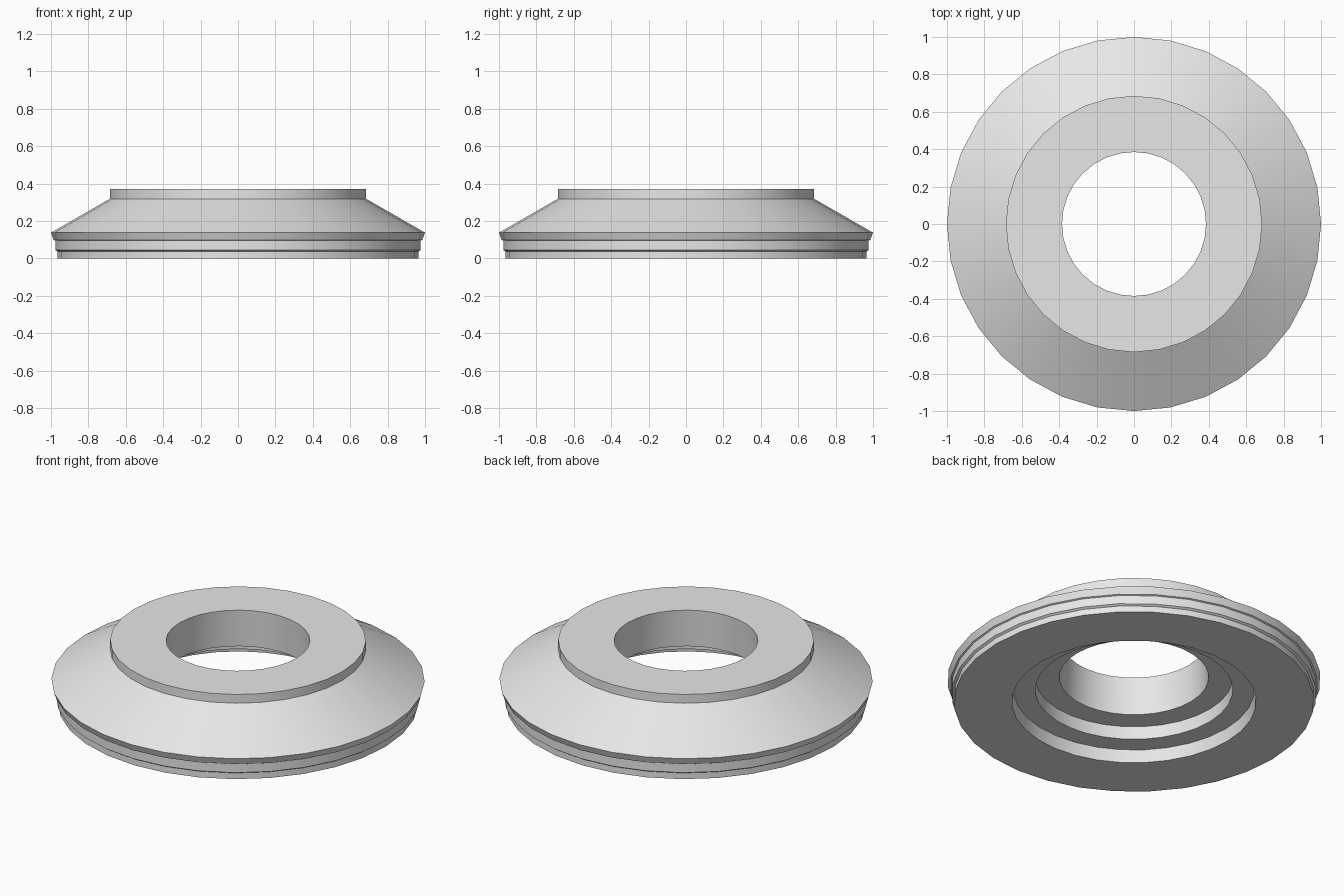
import bpy
import bmesh
import math

cube = bpy.data.objects.get("Cube")
if cube:
    bpy.data.objects.remove(cube, do_unlink=True)

SIDES = 32

# One plain grey for the whole ring
grey = bpy.data.materials.new("light_grey")
grey.use_nodes = True
colour = (0.8, 0.8, 0.8, 1)
grey.diffuse_color = colour
grey.node_tree.nodes["Principled BSDF"].inputs["Base Color"].default_value = colour


def lathe(name, profile, material):
    """Revolve a closed (radius, height) profile around z."""
    bm = bmesh.new()
    rings = []
    for i in range(SIDES):
        a = 2 * math.pi * i / SIDES
        rings.append([bm.verts.new((r * math.cos(a), r * math.sin(a), z))
                      for r, z in profile])
    count = len(profile)
    for i, ring in enumerate(rings):
        following = rings[(i + 1) % SIDES]
        for j in range(count):
            k = (j + 1) % count
            bm.faces.new((ring[j], following[j], following[k], ring[k]))
    bmesh.ops.recalc_face_normals(bm, faces=bm.faces)
    mesh = bpy.data.meshes.new(name)
    bm.to_mesh(mesh)
    bm.free()
    mesh.materials.append(material)
    obj = bpy.data.objects.new(name, mesh)
    bpy.context.collection.objects.link(obj)
    return obj


# Stepped rim, flared lip, sloping shoulder and raised collar
outside = [(0.965, 0), (0.965, 0.036), (0.977, 0.044), (0.977, 0.094),
           (0.985, 0.098), (1.0, 0.137), (0.685, 0.318), (0.685, 0.37)]
# Bore widening slightly downwards, then two stepped recesses underneath
inside = [(0.385, 0.37), (0.4, 0.15), (0.53, 0.15), (0.53, 0.073),
          (0.645, 0.073), (0.655, 0)]

ring = lathe("flanged_ring", outside + inside, grey)

# Smooth round surfaces with crisp step edges
bpy.ops.object.select_all(action="DESELECT")
ring.select_set(True)
bpy.context.view_layer.objects.active = ring
bpy.ops.object.shade_smooth_by_angle(angle=math.radians(25))
